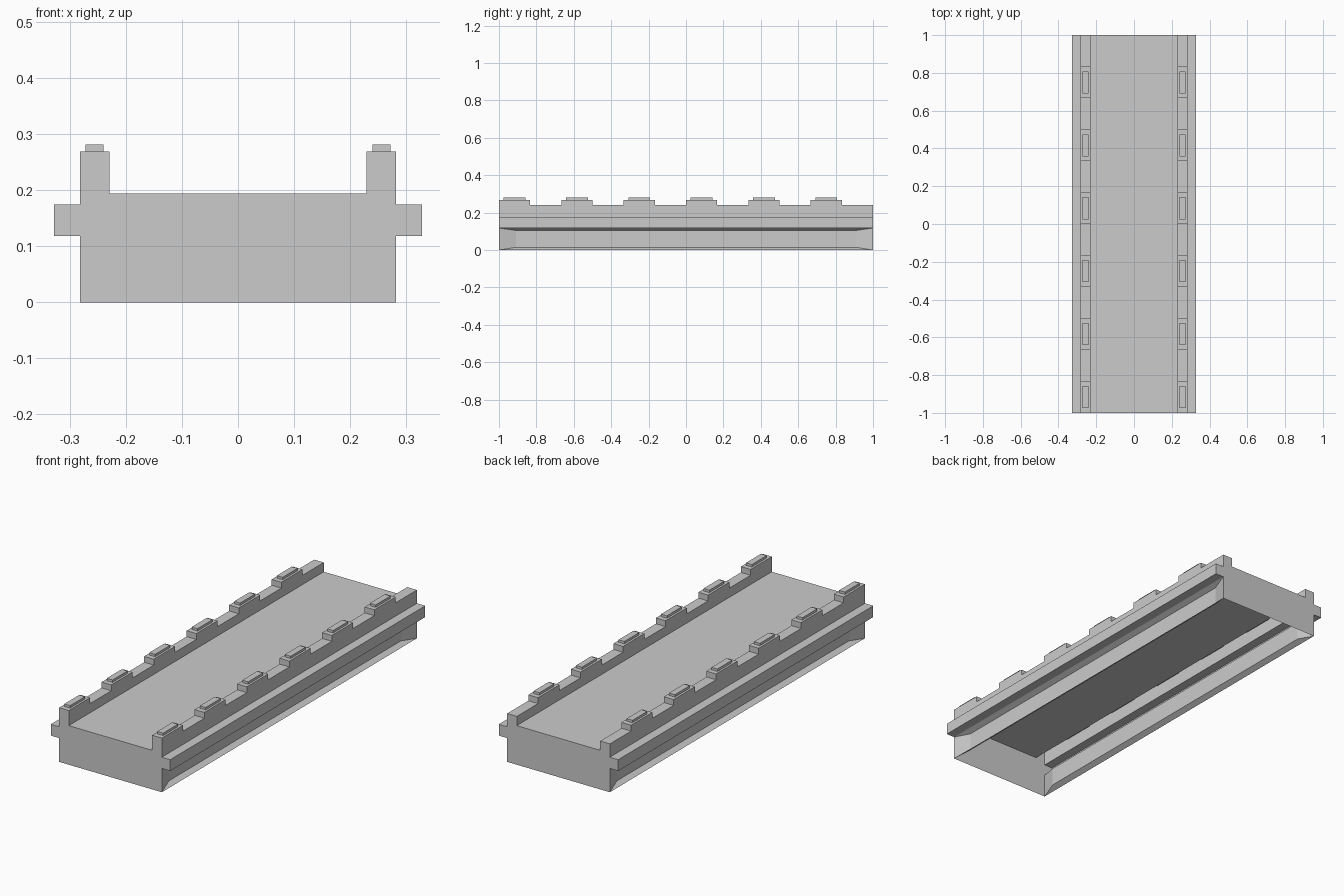
import bpy, bmesh
from mathutils import Vector

if "Cube" in bpy.data.objects:
    bpy.data.objects.remove(bpy.data.objects["Cube"])

bm = bmesh.new()

# Right half of the cross-section (x, z), from the recessed side panel up to the deck edge
half = [(0.282, 0.118), (0.328, 0.118), (0.328, 0.174), (0.282, 0.174),
        (0.282, 0.24), (0.229, 0.24), (0.229, 0.194)]
profile = half + [(-x, z) for x, z in reversed(half)]
TOP_STRIPS = (4, 8)                       # profile segments forming the wall tops
SEG = 12                                  # alternating raised and low wall sections
ys = [-1 + 2 * i / SEG for i in range(SEG + 1)]


def quad(*points):
    return bm.faces.new([bm.verts.new(p) for p in points])


def step(face, dz=0.0, sx=1.0, sy=1.0):
    """Extrude one face, scaling it about its centre and lifting it."""
    new = bmesh.ops.extrude_discrete_faces(bm, faces=[face])["faces"][0]
    c = new.calc_center_median()
    for v in new.verts:
        v.co = Vector((c.x + (v.co.x - c.x) * sx, c.y + (v.co.y - c.y) * sy, v.co.z + dz))
    return new


# Swept shell: ledges, walls and deck; wall tops are split along the length
raised = []
for k, (a, b) in enumerate(zip(profile, profile[1:])):
    stations = ys if k in TOP_STRIPS else [-1, 1]
    for i, (y0, y1) in enumerate(zip(stations, stations[1:])):
        f = quad((a[0], y0, a[1]), (a[0], y1, a[1]), (b[0], y1, b[1]), (b[0], y0, b[1]))
        if k in TOP_STRIPS and i % 2 == 0:
            raised.append(f)

# Flat ends (the underside stays open)
for y in (-1, 1):
    quad(*[(x, y, z) for x, z in [(0.282, 0)] + profile + [(-0.282, 0)]])

# Recessed lower side panels with sloped borders
for s in (-1, 1):
    outer = [(s * 0.282, y, z) for y, z in ((-1, 0), (1, 0), (1, 0.118), (-1, 0.118))]
    inner = [(s * 0.257, y, z) for y, z in
             ((-0.91, 0.015), (0.91, 0.015), (0.91, 0.105), (-0.91, 0.105))]
    quad(*inner)
    for i in range(4):
        j = (i + 1) % 4
        quad(outer[i], outer[j], inner[j], inner[i])

# Raised wall blocks, each with a small cap
bmesh.ops.recalc_face_normals(bm, faces=bm.faces[:])
for f in raised:
    block = step(f, dz=0.029)
    step(step(block, sx=0.6, sy=0.7), dz=0.012)

bmesh.ops.remove_doubles(bm, verts=bm.verts[:], dist=1e-4)
bmesh.ops.recalc_face_normals(bm, faces=bm.faces[:])

mesh = bpy.data.meshes.new("walled_walkway")
bm.to_mesh(mesh)
bm.free()
obj = bpy.data.objects.new("walled_walkway", mesh)
bpy.context.collection.objects.link(obj)
